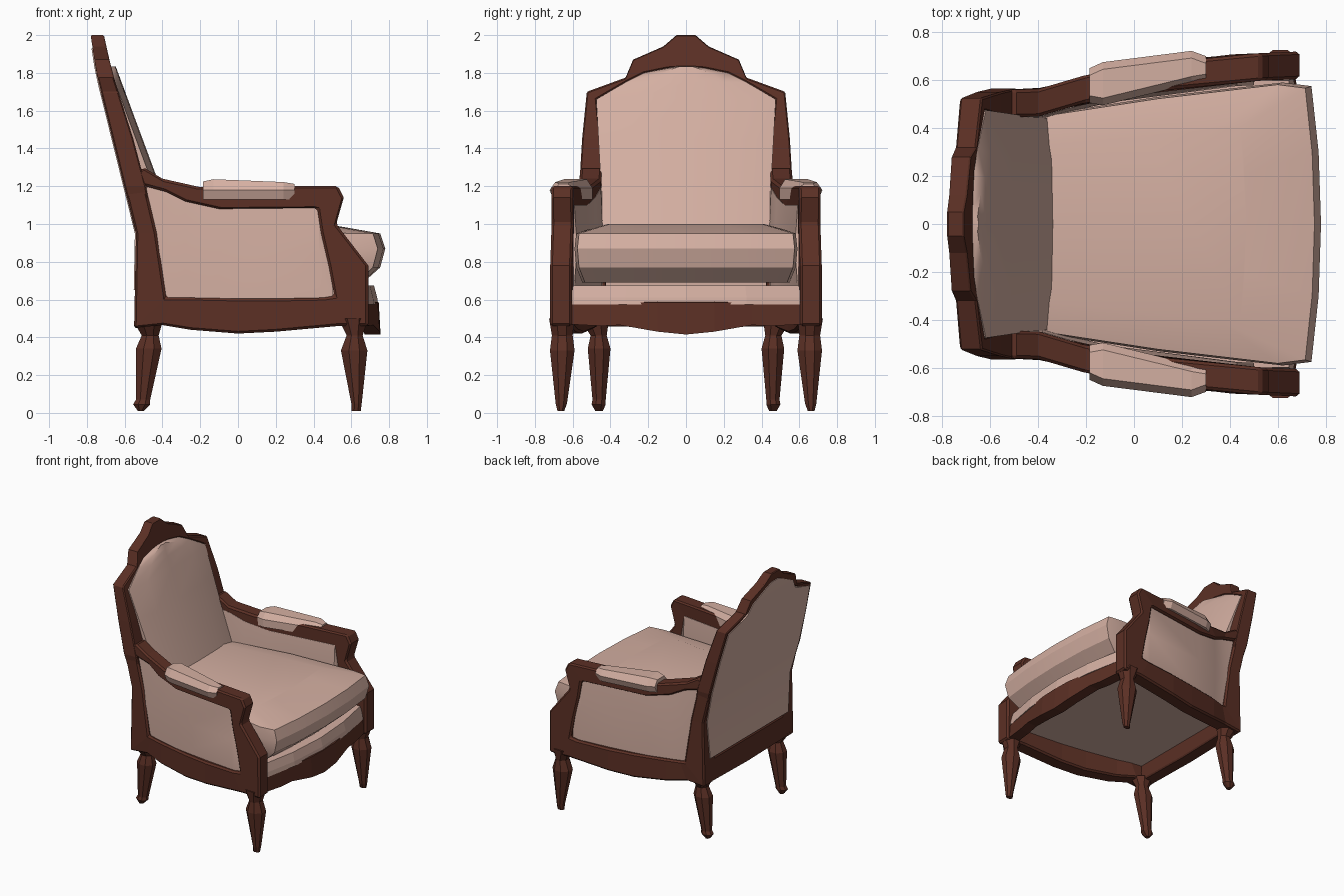
import bpy, bmesh, math

if "Cube" in bpy.data.objects:
    bpy.data.objects.remove(bpy.data.objects["Cube"])


def material(name, rgb):
    m = bpy.data.materials.new(name)
    m.diffuse_color = (*rgb, 1)
    m.use_nodes = True
    m.node_tree.nodes["Principled BSDF"].inputs["Base Color"].default_value = m.diffuse_color
    return m


WOOD = material("dark brown wood", (0.105, 0.029, 0.018))
FABRIC = material("pale pink fabric", (0.66, 0.43, 0.36))


def interp(table, v):
    """Piecewise linear lookup in (key, value) pairs."""
    if v <= table[0][0]:
        return table[0][1]
    for (a, p), (b, q) in zip(table, table[1:]):
        if v <= b:
            return p + (q - p) * (v - a) / (b - a)
    return table[-1][1]


def finish(name, bm, mat, smooth=None, bevel=0):
    bmesh.ops.recalc_face_normals(bm, faces=bm.faces)
    me = bpy.data.meshes.new(name)
    bm.to_mesh(me)
    bm.free()
    me.materials.append(mat)
    ob = bpy.data.objects.new(name, me)
    bpy.context.collection.objects.link(ob)
    if smooth:
        for p in me.polygons:
            p.use_smooth = True
        me.set_sharp_from_angle(angle=math.radians(smooth))
    if bevel:
        b = ob.modifiers.new("soft edge", "BEVEL")
        b.width, b.segments, b.angle_limit = bevel, 1, math.radians(50)
    return ob


def loft(name, rings, mat, **kw):
    """Skin a list of equal-length rings and cap both ends."""
    bm = bmesh.new()
    vs = [[bm.verts.new(p) for p in r] for r in rings]
    n = len(rings[0])
    for a, b in zip(vs, vs[1:]):
        for i in range(n):
            j = (i + 1) % n
            bm.faces.new((a[i], a[j], b[j], b[i]))
    bm.faces.new(vs[0])
    bm.faces.new(vs[-1])
    return finish(name, bm, mat, **kw)


def frame(name, outer, inner, place, mat, **kw):
    """Closed ring between two outlines, front and back placed by place(u, v, t)."""
    bm = bmesh.new()
    loops = [[bm.verts.new(place(u, v, t)) for u, v in pts]
             for pts, t in ((outer, 0), (outer, 1), (inner, 1), (inner, 0))]
    n = len(outer)
    for k in range(4):
        a, b = loops[k], loops[(k + 1) % 4]
        for i in range(n):
            j = (i + 1) % n
            bm.faces.new((a[i], a[j], b[j], b[i]))
    return finish(name, bm, mat, **kw)


def mirrored(half):
    """Complete an outline given for positive first coordinate."""
    return half + [(-u, v) for u, v in reversed(half) if u > 0]


# raked back: x of the rear surface by height
BACK_X = [(0.45, -0.55), (0.95, -0.54), (1.8, -0.75), (2.0, -0.78)]
BACK_T = [(0.95, 0.10), (1.3, 0.12), (1.8, 0.085), (2.0, 0.07)]
# side frames flare outward toward the front: centre y by x
SIDE_Y = [(-0.65, 0.50), (-0.4, 0.505), (-0.18, 0.57), (0.3, 0.645), (0.69, 0.662)]


def back_place(y, z, t):
    return (interp(BACK_X, z) + t * interp(BACK_T, z), y, z)


# back frame with stepped crest
back_outer = mirrored([(0, .45), (.5, .46), (.53, .95), (.565, 1.2), (.55, 1.45), (.525, 1.7),
                       (.32, 1.775), (.28, 1.87), (.12, 1.94), (.05, 2.0)])
back_inner = mirrored([(0, .64), (.42, .64), (.44, .95), (.44, 1.2), (.455, 1.45), (.475, 1.66),
                       (.32, 1.75), (.22, 1.8), (.1, 1.825), (.03, 1.83)])
frame("back_frame", back_outer, back_inner, back_place, WOOD, bevel=0.012)

# rear upholstery panel, almost covering the frame
rear = mirrored([(.485, .65), (.515, .95), (.54, 1.2), (.53, 1.45), (.505, 1.68),
                 (.3, 1.75), (.25, 1.83), (.11, 1.9), (.04, 1.93)])
bm = bmesh.new()
rows = {}
for off in (-0.006, 0.03):
    right = [bm.verts.new((interp(BACK_X, z) + off, y, z)) for y, z in rear[:9]]
    left = [bm.verts.new((interp(BACK_X, z) + off, -y, z)) for y, z in rear[:9]]
    rows[off] = (right, left)
    for i in range(8):
        bm.faces.new((right[i], right[i + 1], left[i + 1], left[i]))
(ra, la), (rb, lb) = rows.values()
for a, b in ((ra, rb), (la, lb)):
    for i in range(8):
        bm.faces.new((a[i], a[i + 1], b[i + 1], b[i]))
for i in (0, 8):
    bm.faces.new((ra[i], la[i], lb[i], rb[i]))
finish("rear_back_panel", bm, FABRIC, smooth=30)

# padded backrest, bulging forward in the middle
PAD_W = [(.62, .43), (1.2, .45), (1.66, .475), (1.75, .32), (1.8, .22), (1.835, .05)]
rings = []
for z in (.8, .95, 1.2, 1.45, 1.66, 1.75, 1.8, 1.835):
    w, rear_x = interp(PAD_W, z), interp(BACK_X, z) + 0.02
    front_x = -0.32 - (z - 0.95) * 0.37
    rings.append([(rear_x, -w, z), (front_x - .035, -w, z), (front_x - .005, -w * .6, z),
                  (front_x, 0, z), (front_x - .005, w * .6, z), (front_x - .035, w, z),
                  (rear_x, w, z)])
loft("backrest_cushion", rings, FABRIC, smooth=40)

side_outer = [(-.55, .45), (-.54, .95), (-.6, 1.2), (-.5, 1.3), (-.4, 1.24), (-.2, 1.195),
              (.1, 1.2), (.53, 1.2), (.56, 1.14), (.52, 1.0), (.69, .78), (.69, .46),
              (.53, .46), (.2, .43), (0, .42), (-.25, .44), (-.4, .465)]
side_inner = [(-.38, .61), (-.43, .95), (-.47, 1.12), (-.49, 1.2), (-.38, 1.17), (-.28, 1.12),
              (-.1, 1.08), (.4, 1.085), (.42, 1.08), (.44, .95), (.48, .78), (.51, .62),
              (.45, .61), (.2, .605), (0, .605), (-.25, .61), (-.35, .61)]
PANEL_TOP = [(-.5, 1.21), (-.38, 1.19), (-.28, 1.14), (-.1, 1.1), (.43, 1.1), (.5, .68)]


def leg(name, s, sections):
    """Faceted leg from (z, x0, x1, y0, y1) sections, eight-sided."""
    rings = []
    for z, x0, x1, y0, y1 in sections:
        cx, cy, a, b = (x0 + x1) / 2, (y0 + y1) / 2, (x1 - x0) / 2, (y1 - y0) / 2
        rings.append([(cx + a * u, s * (cy + b * v), z) for u, v in
                      ((1, .4), (.4, 1), (-.4, 1), (-1, .4), (-1, -.4), (-.4, -1), (.4, -1), (1, -.4))])
    loft(name, rings, WOOD)


for s, side in ((-1, "right"), (1, "left")):
    # arm, posts and side rail in one carved loop
    frame(side + "_side_frame", side_outer, side_inner,
          lambda x, z, t: (x, s * (interp(SIDE_Y, x) + (t - .5) * .115), z), WOOD, bevel=0.015)

    # upholstered side panel
    rings = []
    for x, top in PANEL_TOP:
        y = interp(SIDE_Y, x)
        rings.append([(x, s * (y + .035), .58), (x, s * (y + .045), .85), (x, s * (y + .035), top),
                      (x, s * (y - .06), top), (x, s * (y - .075), .85), (x, s * (y - .06), .58)])
    loft(side + "_side_panel", rings, FABRIC, smooth=40)

    # arm pad
    rings = []
    for x, y0, y1, top in ((-.185, .505, .65, 1.225), (-.13, .495, .675, 1.237),
                           (.24, .585, .722, 1.222), (.3, .595, .70, 1.212)):
        rings.append([(x, s * y0, 1.13), (x, s * y0, 1.19), (x, s * (y0 + .03), top),
                      (x, s * (y1 - .03), top), (x, s * y1, 1.18), (x, s * (y1 - .02), 1.13)])
    loft(side + "_arm_pad", rings, FABRIC)

    # legs
    leg(side + "_front_leg", s, [(.01, .60, .65, .645, .68), (.05, .60, .655, .63, .69),
                                 (.33, .545, .685, .59, .72), (.41, .575, .66, .60, .71),
                                 (.50, .53, .69, .59, .725)])
    leg(side + "_back_leg", s, [(.01, -.53, -.50, .44, .48), (.045, -.555, -.465, .425, .50),
                                (.07, -.54, -.465, .425, .495), (.34, -.54, -.405, .40, .52),
                                (.41, -.51, -.42, .42, .505), (.48, -.55, -.40, .41, .55)])

# bowed front rail with scalloped lower edge
rings = []
for y, x, low in ((-.63, .67, .47), (-.45, .70, .46), (-.35, .715, .465), (-.15, .75, .43), (0, .755, .415),
                  (.15, .75, .43), (.35, .715, .465), (.45, .70, .46), (.63, .67, .47)):
    rings.append([(x - .085, y, low), (x, y, low), (x - .01, y, .585), (x - .085, y, .61)])
loft("front_rail", rings, WOOD)

# seat deck under the cushion, closing the underside
deck = [(-.48, .44), (-.1, .56), (.3, .61), (.665, .61), (.72, .32), (.742, 0)]
deck += [(x, -y) for x, y in reversed(deck[:-1])]
loft("seat_deck", [[(x, y, .575) for x, y in deck],
                   [(x - .005, y, .61) for x, y in deck],
                   [(x * .97, y * .98, .675) for x, y in deck]], FABRIC)

# loose seat cushion
plan = [(-.42, .45), (.1, .53), (.62, .59), (.74, .575), (.77, .3), (.78, 0)]
plan += [(x, -y) for x, y in reversed(plan[:-1])]
rings = []
for z, f, w, lift in ((.69, .85, .93, .0), (.77, .965, .985, 0), (.87, 1, 1, 0), (.95, .965, .985, .02), (1.0, .6, .7, .0)):
    rings.append([(x * f if x > 0 else x, y * w, z + (lift if x < .5 else 0)) for x, y in plan])
loft("seat_cushion", rings, FABRIC, smooth=28)
